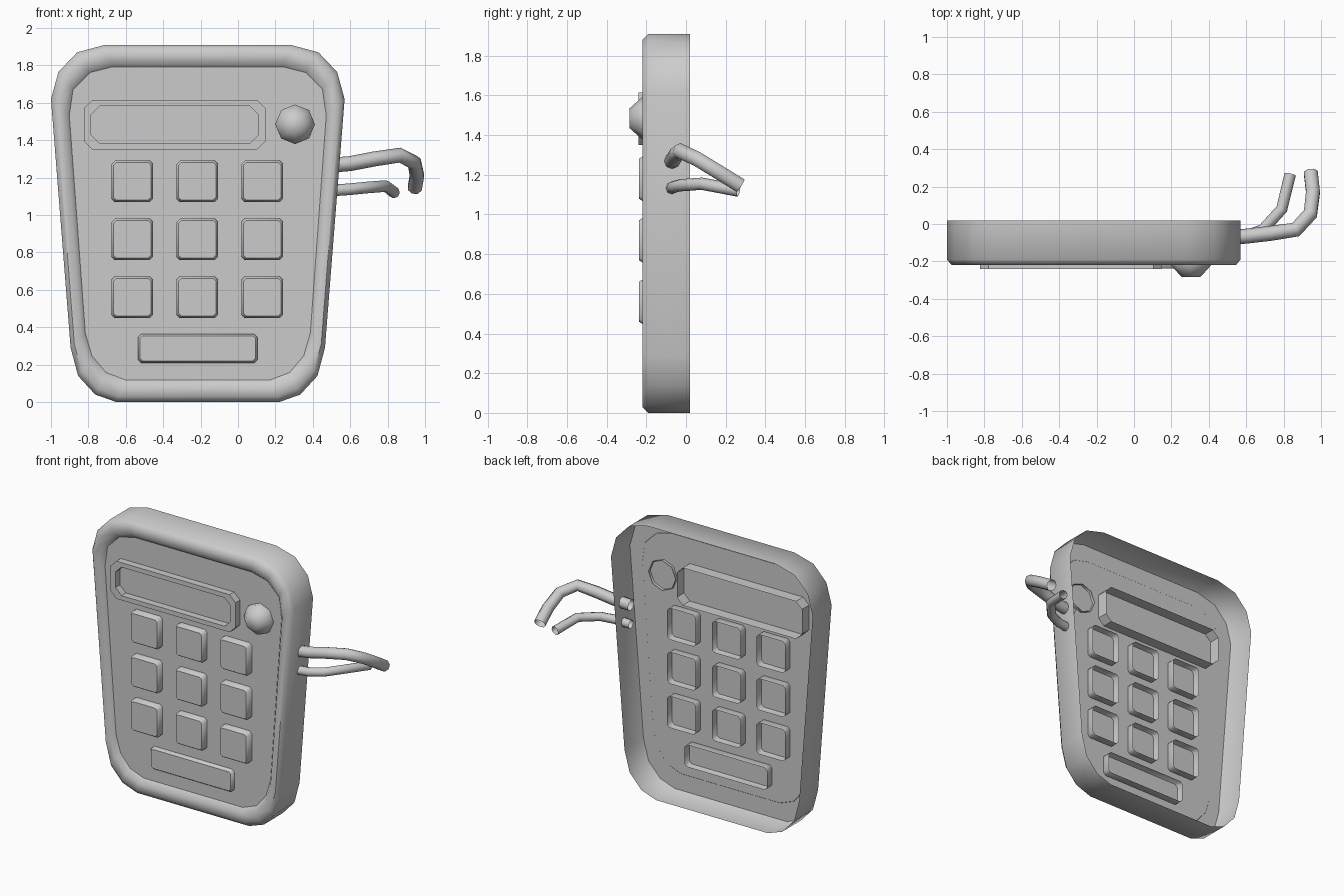
import bpy, bmesh
from math import pi, sin, cos, radians

if "Cube" in bpy.data.objects:
    bpy.data.objects.remove(bpy.data.objects["Cube"])

CX = -0.215  # symmetry line of the keypad body


def finish(name, bm, angle=40):
    bmesh.ops.recalc_face_normals(bm, faces=bm.faces[:])
    me = bpy.data.meshes.new(name)
    bm.to_mesh(me)
    bm.free()
    ob = bpy.data.objects.new(name, me)
    bpy.context.collection.objects.link(ob)
    bpy.ops.object.select_all(action='DESELECT')
    ob.select_set(True)
    bpy.context.view_layer.objects.active = ob
    bpy.ops.object.shade_smooth_by_angle(angle=radians(angle))
    return ob


def loft(name, rings, cap=False, angle=40):
    """Skin between equal-length outlines; each ring is (xz points, y)."""
    bm = bmesh.new()
    loops = [[bm.verts.new((x, y, z)) for x, z in pts] for pts, y in rings]
    for a, b in zip(loops, loops[1:]):
        for i in range(len(a)):
            j = (i + 1) % len(a)
            bm.faces.new((a[i], a[j], b[j], b[i]))
    if cap:
        bm.faces.new(loops[-1])
    return finish(name, bm, angle)


def mirrored(half):
    """Full outline from (half width, z) points running top to bottom."""
    return [(CX + w, z) for w, z in half] + [(CX - w, z) for w, z in reversed(half)]


def blend(a, b, t):
    return [(p[0] + (q[0] - p[0]) * t, p[1] + (q[1] - p[1]) * t) for p, q in zip(a, b)]


def rect(cx, cz, w, h, c):
    """Rectangle with chamfered corners."""
    w, h = w / 2, h / 2
    return [(cx + x, cz + z) for x, z in (
        (w - c, h), (w, h - c), (w, c - h), (w - c, -h),
        (c - w, -h), (-w, c - h), (-w, h - c), (c - w, h))]


# housing: open-backed tapered wall with a rounded front rim
outer = mirrored([(.495, 1.91), (.645, 1.87), (.745, 1.765), (.785, 1.62),
                  (.68, .29), (.64, .14), (.548, .04), (.435, .0)])
inner = mirrored([(.455, 1.79), (.575, 1.76), (.665, 1.67), (.685, 1.53),
                  (.60, .37), (.565, .25), (.49, .16), (.385, .12)])
loft("housing", [(outer, .02), (outer, -.19), (blend(outer, inner, .25), -.22),
                 (blend(outer, inner, .72), -.22), (inner, -.188)], angle=50)

# flat front panel behind the rim
loft("front_panel", [(blend(outer, inner, .01), -.19)], cap=True)


# keys: hollow open-backed caps with a bevelled front
def key(name, cx, cz, w, h, front):
    loft(name, [(rect(cx, cz, w, h, .018), -.135),
                (rect(cx, cz, w, h, .018), front + .016),
                (rect(cx, cz, w - .022, h - .022, .014), front)], cap=True, angle=50)


for r in range(3):
    for c in range(3):
        key(f"key_{r}_{c}", -.565 + .3475 * c, 1.18 - .31 * r, .222, .222, -.237)
key("wide_key", CX, .287, .64, .156, -.217)

# display bezel around a recessed screen
bo = rect(-.338, 1.483, .972, .264, .045)
bi = rect(-.338, 1.483, .894, .2, .045)
loft("display_bezel", [(bo, -.11), (bo, -.24), (bi, -.24), (bi, -.19)], angle=30)


# indicator lamp: eight-sided domed cap
def octagon(r):
    return [(.305 + r * cos(i * pi / 4), 1.485 + r * sin(i * pi / 4)) for i in range(8)]


loft("indicator_lamp", [(octagon(.106), -.17), (octagon(.106), -.222),
                        (octagon(.05), -.284)], cap=True, angle=60)


# loose cables leaving the right side
def cable(name, pts, radius):
    cu = bpy.data.curves.new(name, 'CURVE')
    cu.dimensions = '3D'
    cu.bevel_depth = radius
    cu.bevel_resolution = 2
    cu.use_fill_caps = False
    sp = cu.splines.new('POLY')
    sp.points.add(len(pts) - 1)
    for p, co in zip(sp.points, pts):
        p.co = (*co, 1)
    sp.use_smooth = True
    ob = bpy.data.objects.new(name, cu)
    bpy.context.collection.objects.link(ob)


cable("upper_cable", [(.48, -.075, 1.265), (.6, -.065, 1.275), (.73, -.05, 1.3),
                      (.865, -.03, 1.32), (.943, .055, 1.28), (.957, .17, 1.21),
                      (.945, .275, 1.145)], .04)
cable("lower_cable", [(.48, -.075, 1.13), (.6, -.065, 1.138), (.69, -.03, 1.147),
                      (.79, .08, 1.155), (.835, .265, 1.12)], .031)
